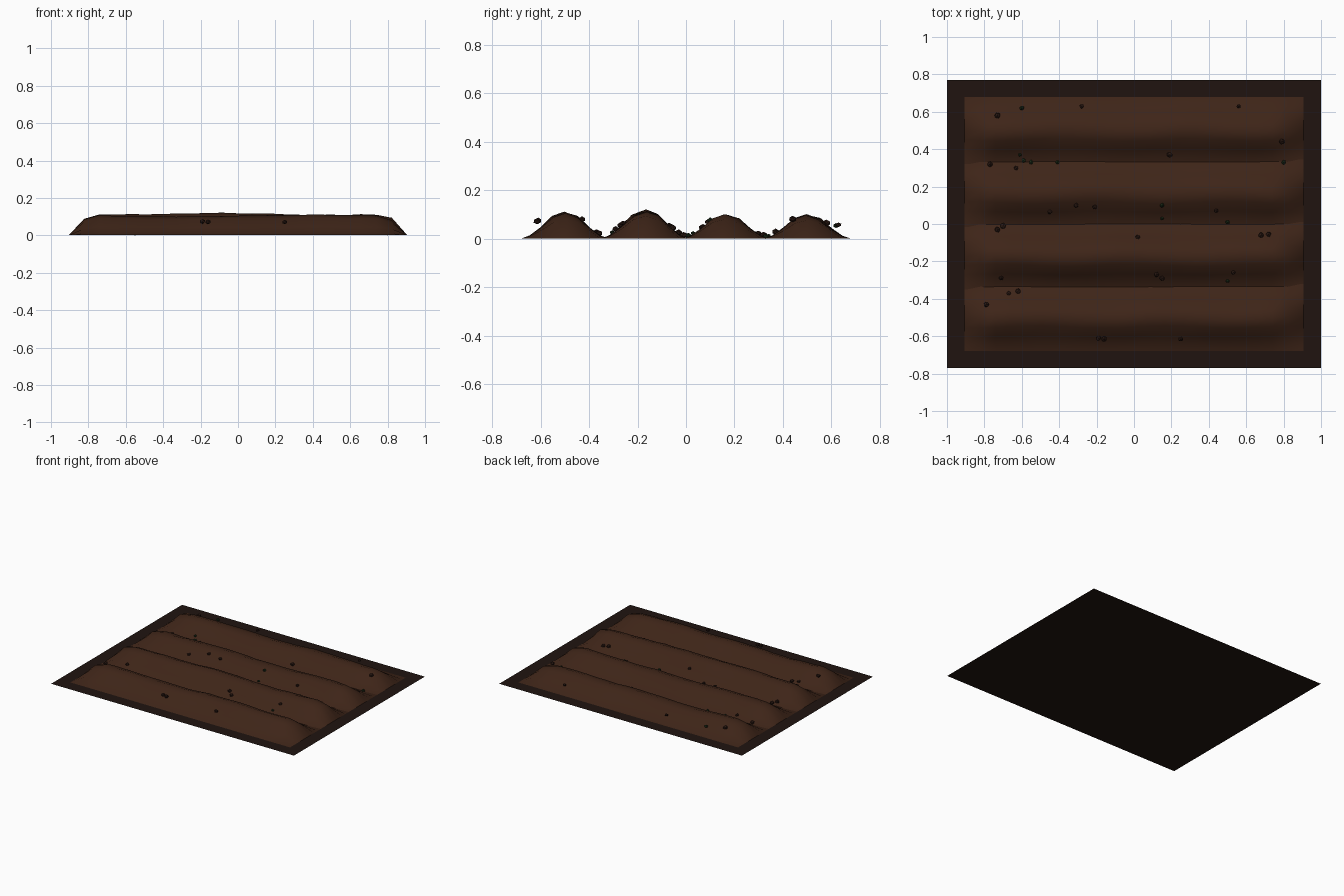
import bpy, bmesh, math, random
from mathutils import Vector

if "Cube" in bpy.data.objects:
    bpy.data.objects.remove(bpy.data.objects["Cube"])
random.seed(4)

def material(name, rgb):
    m = bpy.data.materials.new(name)
    m.diffuse_color = (*rgb, 1)
    m.use_nodes = True
    m.node_tree.nodes["Principled BSDF"].inputs["Base Color"].default_value = m.diffuse_color
    return m

BASE = material("dark_soil", (0.014, 0.007, 0.005))
SOIL = material("ridge_soil", (0.048, 0.018, 0.009))
CLOD = material("clod_soil", (0.022, 0.009, 0.006))
WEED = material("weed_green", (0.010, 0.022, 0.008))

def finish(bm, name, mat, smooth):
    me = bpy.data.meshes.new(name)
    bmesh.ops.recalc_face_normals(bm, faces=bm.faces)
    bm.to_mesh(me)
    bm.free()
    ob = bpy.data.objects.new(name, me)
    bpy.context.collection.objects.link(ob)
    me.materials.append(mat)
    for p in me.polygons:
        p.use_smooth = smooth
    return ob

# Flat ground patch
bm = bmesh.new()
bm.faces.new([bm.verts.new(c) for c in
              [(-1, -.77, 0), (1, -.77, 0), (1, .77, 0), (-1, .77, 0)]])
finish(bm, "ground_patch", BASE, False)

# Ridges: bell profile swept along x, tapering to the ground at both ends
PROFILE = [(-.18, 0), (-.145, .12), (-.10, .42), (-.05, .84), (0, 1),
           (.05, .84), (.10, .42), (.145, .12), (.18, 0)]
RIDGES = [(-.5, .11), (-.17, .12), (.165, .10), (.5, .10)]

def ridge(index, yc, height):
    bm = bmesh.new()
    n, rows = 22, []
    for i in range(n + 1):
        x = -.905 + 1.81 * i / n
        e = min(i, n - i)
        taper = (0, .8, 1)[min(e, 2)]
        wave = .96 + .04 * math.sin(5 * x + 2 * index)
        dy = .007 * math.sin(9 * x + 1.7 * index)
        row = []
        for y, z in PROFILE:
            rough = random.uniform(.96, 1.02)
            row.append(bm.verts.new((x, yc + y + dy * z,
                                     .001 + z * height * taper * wave * rough)))
        rows.append(row)
    for a, b in zip(rows, rows[1:]):
        for j in range(len(PROFILE) - 1):
            bm.faces.new((a[j], b[j], b[j + 1], a[j + 1]))
    finish(bm, f"soil_ridge_{index + 1}", SOIL, True)

for i, (yc, h) in enumerate(RIDGES):
    ridge(i, yc, h)

def surface_height(y):
    best = 0
    for yc, h in RIDGES:
        for (a, za), (b, zb) in zip(PROFILE, PROFILE[1:]):
            if a <= y - yc <= b:
                best = max(best, h * (za + (zb - za) * (y - yc - a) / (b - a)))
    return best

# Loose clods scattered on the slopes and in the furrows
def lumps(name, spots, mat, size, lift):
    bm = bmesh.new()
    for x, y in spots:
        r = random.uniform(.8, 1.15) * size
        z = surface_height(y) + r * .4
        if abs(y) > .6:
            z += lift
        new = bmesh.ops.create_icosphere(bm, subdivisions=1, radius=r)["verts"]
        for v in new:
            k = random.uniform(.85, 1.1)
            v.co = Vector((v.co.x * k, v.co.y * k, v.co.z * .8 * k)) + Vector((x, y, z))
    finish(bm, name, mat, False)

lumps("soil_clods", [
    (-.73, .58), (-.28, .63), (.56, .63), (-.63, .30), (-.77, .32),
    (.79, .44), (.19, .37), (-.31, .10), (-.21, .09), (.44, .07),
    (-.45, .065), (-.70, -.01), (-.73, -.03), (.02, -.07), (.68, -.06),
    (.72, -.055), (.53, -.26), (.12, -.27), (.15, -.29), (-.71, -.29),
    (-.67, -.37), (-.62, -.36), (-.79, -.43), (-.19, -.61), (-.16, -.615),
    (.25, -.615)], CLOD, .015, .03)

# Small green weeds in the furrows
lumps("weed_sprouts", [
    (-.61, .37), (-.59, .34), (-.55, .33), (-.41, .33), (.80, .33), (.15, .10),
    (.15, .03), (.50, .01), (.50, -.305), (-.60, .62)], WEED, .012, .02)
